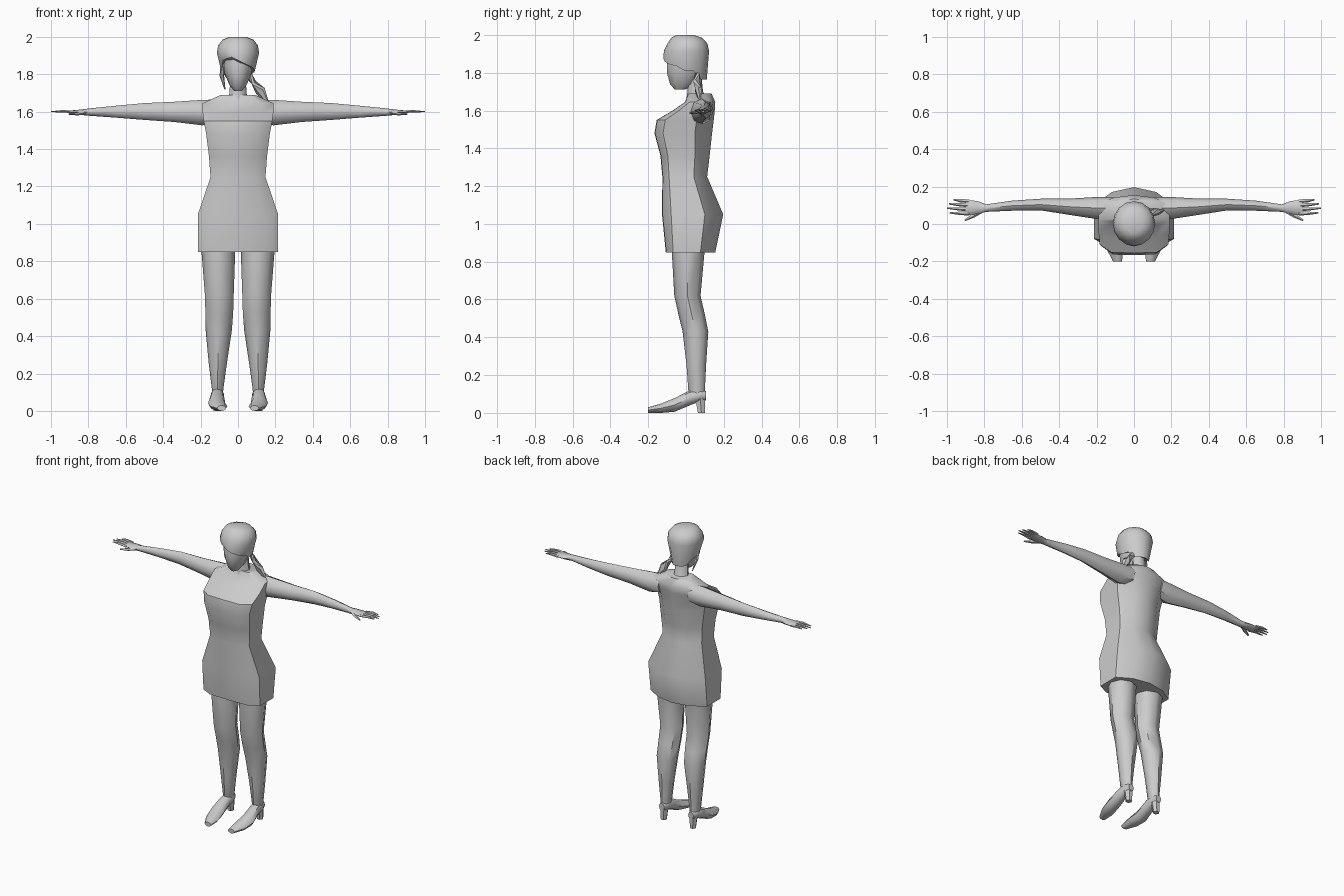
import bpy, bmesh, math
from mathutils import Vector

if "Cube" in bpy.data.objects:
    bpy.data.objects.remove(bpy.data.objects["Cube"], do_unlink=True)

grey = bpy.data.materials.new("plain grey")
grey.use_nodes = True
grey.diffuse_color = (0.6, 0.6, 0.6, 1)
grey.node_tree.nodes["Principled BSDF"].inputs["Base Color"].default_value = (0.6, 0.6, 0.6, 1)
parts = []


def loft(name, rings, mirror=False, cap=True):
    """Skin a list of equal-length point rings and close the ends."""
    bm = bmesh.new()
    rows = [[bm.verts.new(p) for p in r] for r in rings]
    n = len(rows[0])
    for a, b in zip(rows, rows[1:]):
        for i in range(n):
            j = (i + 1) % n
            bm.faces.new((a[i], a[j], b[j], b[i]))
    if cap:
        bm.faces.new(rows[0])
        bm.faces.new(rows[-1])
    bmesh.ops.recalc_face_normals(bm, faces=bm.faces)
    me = bpy.data.meshes.new(name)
    bm.to_mesh(me)
    bm.free()
    me.materials.append(grey)
    ob = bpy.data.objects.new(name, me)
    bpy.context.collection.objects.link(ob)
    if mirror:
        ob.modifiers.new("mirror", 'MIRROR')
    parts.append(ob)
    return ob


def ring(c, u, v, n=8):
    """Elliptical ring about c with half-axis vectors u and v."""
    c, u, v = Vector(c), Vector(u), Vector(v)
    return [c + u * math.cos(2 * math.pi * i / n) + v * math.sin(2 * math.pi * i / n)
            for i in range(n)]


def level(z, hw, y0, y1, x=0, n=8):
    """Horizontal ring from half-width and front/back limits."""
    return ring((x, (y0 + y1) / 2, z), (hw, 0, 0), (0, (y1 - y0) / 2, 0), n)


def tube(name, pts, radii, n=6, flat=1.0, mirror=False):
    """Tapered tube along a path."""
    rings = []
    for i, p in enumerate(pts):
        d = Vector(pts[min(i + 1, len(pts) - 1)]) - Vector(pts[max(i - 1, 0)])
        u = d.cross(Vector((0, 0, 1)) if abs(d.normalized().z) < 0.8 else Vector((0, 1, 0))).normalized()
        v = d.cross(u).normalized()
        rings.append(ring(p, u * radii[i], v * radii[i] * flat, n))
    return loft(name, rings, mirror)


# Dress: boxy plan, pointed at the back
PLAN = [(0, 0), (.66, .01), (1, .15), (1, .7), (.55, .92)]
PLAN = PLAN + [(0, 1)] + [(-x, t) for x, t in PLAN[:0:-1]]
dress = [(.85, .213, -.107, .155), (1.05, .215, -.127, .197), (1.25, .147, -.125, .112),
         (1.36, .155, -.135, .125), (1.48, .17, -.167, .138), (1.55, .183, -.155, .147),
         (1.60, .19, -.07, .152), (1.645, .19, -.005, .155), (1.69, .09, .012, .135)]
loft("dress", [[(hw * x, y0 + (y1 - y0) * t, z) for x, t in PLAN] for z, hw, y0, y1 in dress])

# Neck and head
loft("neck", [level(1.65, .065, 0, .12), level(1.70, .045, .008, .09), level(1.80, .042, .0, .08)])
loft("head", [level(z, hw, a, b, n=10) for z, hw, a, b in
              [(1.71, .02, -.06, -.005), (1.74, .045, -.088, .05), (1.80, .07, -.106, .085),
               (1.85, .08, -.106, .1), (1.92, .08, -.10, .1)]])

# Hair cap: lower rim rises to a parting at the forehead
rim = []
for p in level(0, .088, -.12, .11, n=16):
    if p.y > .045:
        rim.append((p.x * .85, p.y, 1.765))
    elif p.y > -.01:
        rim.append((p.x, p.y, 1.81))
    else:
        rim.append((p.x, p.y, 1.895 - .5 * abs(p.x + .04)))
loft("hair", [rim] + [level(z, hw, a, b, n=16) for z, hw, a, b in
                      [(1.915, .113, -.117, .122), (1.955, .106, -.098, .113),
                       (1.985, .082, -.078, .085), (2.0, .045, -.05, .04)]])

# Tail of hair over the left shoulder and a thin lock on the right
tube("hair_tail", [(.06, .06, 1.79), (.085, .06, 1.755), (.12, .065, 1.71), (.16, .075, 1.645)],
     [.018, .022, .028, .006], flat=.7)
tube("hair_lock", [(-.082, -.01, 1.86), (-.086, .01, 1.79), (-.07, .03, 1.72)], [.014, .012, .003])

# Arms, running outward along x: x, y centre, z centre, half depth, half height
ARM = [(.11, .085, 1.605, .06, .06), (.19, .085, 1.595, .06, .068), (.34, .092, 1.599, .044, .054),
       (.50, .104, 1.601, .031, .045), (.65, .098, 1.60, .027, .032), (.79, .085, 1.598, .02, .02),
       (.835, .088, 1.597, .034, .015), (.90, .088, 1.598, .042, .008)]
loft("arm", [ring((x, y, z), (0, ry, 0), (0, 0, rz)) for x, y, z, ry, rz in ARM], mirror=True)

# Fingers and thumb
for i, (y, tx, ty) in enumerate([(.122, .965, .13), (.1, .99, .108), (.078, 1.0, .085), (.056, .985, .06)]):
    tube(f"finger_{i + 1}", [(.88, y, 1.598), (.93, (y + ty) / 2, 1.603), (tx, ty, 1.6)],
         [.011, .010, .004], n=5, flat=.7, mirror=True)
tube("thumb", [(.82, .07, 1.594), (.86, .045, 1.588), (.905, .02, 1.587)],
     [.014, .012, .005], n=5, flat=.7, mirror=True)

# Legs: z, x centre, half width, front, back
LEG = [(.07, .11, .028, .035, .1), (.12, .109, .031, .012, .1), (.25, .108, .048, .003, .106),
       (.43, .103, .07, -.018, .118), (.52, .1, .074, -.04, .1), (.62, .1, .077, -.062, .077),
       (.85, .105, .09, -.075, .098), (.95, .105, .088, -.075, .11)]
loft("leg", [level(z, hw, a, b, x) for z, x, hw, a, b in LEG], mirror=True)

# High-heeled shoes: y, x centre, sole, top, half width
SHOE = [(-.2, .088, 0, .03, .024), (-.13, .103, 0, .05, .046), (-.06, .114, .006, .078, .046),
        (.02, .111, .04, .12, .036), (.075, .11, .06, .125, .034), (.105, .11, .065, .115, .02)]
loft("shoe", [ring((x, y, (lo + hi) / 2), (hw, 0, 0), (0, 0, (hi - lo) / 2))
              for y, x, lo, hi, hw in SHOE], mirror=True)
loft("shoe_heel", [level(0, .02, .06, .103, .11, 6), level(.08, .027, .045, .105, .11, 6)], mirror=True)

# Smooth shading with crisp creases
bpy.ops.object.select_all(action='DESELECT')
for ob in parts:
    ob.select_set(True)
bpy.context.view_layer.objects.active = parts[0]
bpy.ops.object.shade_smooth_by_angle(angle=math.radians(45))
